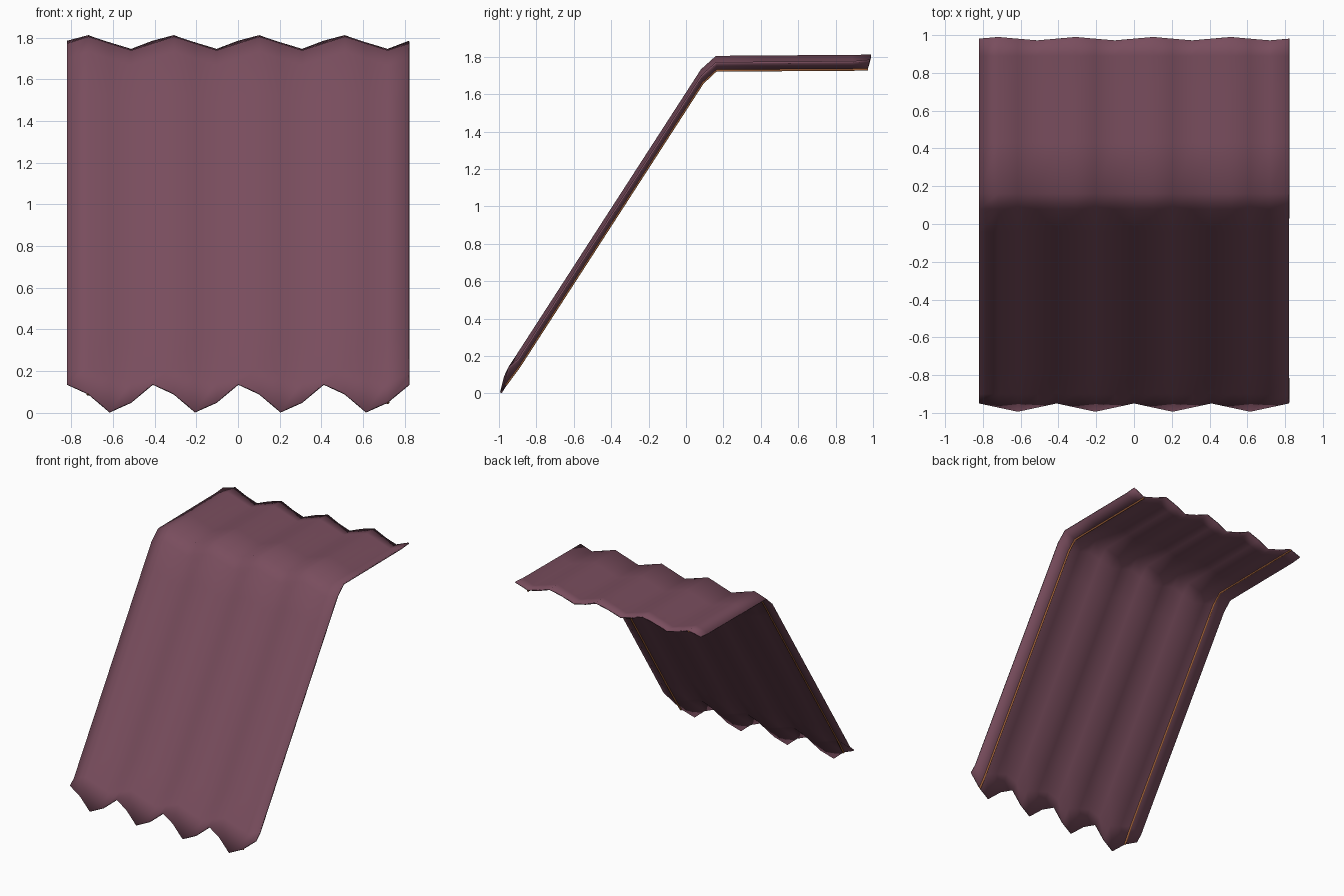
import bpy, bmesh, math
from mathutils import Vector

if "Cube" in bpy.data.objects:
    bpy.data.objects.remove(bpy.data.objects["Cube"])


def material(name, rgb):
    m = bpy.data.materials.new(name)
    m.diffuse_color = (*rgb, 1)
    m.use_nodes = True
    m.node_tree.nodes["Principled BSDF"].inputs["Base Color"].default_value = m.diffuse_color
    return m


PLUM = material("plum fabric", (0.19, 0.074, 0.11))
COPPER = material("copper piping", (0.38, 0.13, 0.045))

HALF_W, COLS, AMP = 0.82, 16, 0.033

# side profile (y, z): hem, long slope, bend, flat roof
profile = [(-0.972, 0.0735), (-0.90, 0.184)]
profile += [(-0.90 + 0.98 * i / 8, 0.184 + 1.516 * i / 8) for i in range(1, 9)]
profile += [(0.16, 1.772), (0.43, 1.774), (0.70, 1.776), (0.89, 1.777), (0.981, 1.779)]
LAST = len(profile) - 1


def sheet_point(row, col):
    """Point on the rippled sheet; four columns make one ripple."""
    y, z = profile[row]
    s, c = math.sin(col * math.pi / 2), math.cos(col * math.pi / 2)
    if row == 0:            # scalloped front hem
        y, z = y + 0.022 * c, z + 0.067 * c + 0.02 * s
    elif row == LAST:       # scalloped back edge
        y, z = y + 0.009 * s, z + AMP * s + 0.006 * c
    else:
        z += AMP * s
    return Vector((-HALF_W + 2 * HALF_W * col / COLS, y, z))


# rippled sheet
bm = bmesh.new()
grid = [[bm.verts.new(sheet_point(r, c)) for c in range(COLS + 1)] for r in range(LAST + 1)]
for r in range(LAST):
    for c in range(COLS):
        bm.faces.new((grid[r][c], grid[r][c + 1], grid[r + 1][c + 1], grid[r + 1][c]))
mesh = bpy.data.meshes.new("awning_sheet")
bm.to_mesh(mesh)
bm.free()
mesh.materials.append(PLUM)
mesh.shade_smooth()
sheet = bpy.data.objects.new("awning_sheet", mesh)
bpy.context.collection.objects.link(sheet)
solid = sheet.modifiers.new("thickness", "SOLIDIFY")
solid.thickness = 0.01
solid.offset = -1

# piping under the sheet, near each side edge
for name, col in (("left_piping", 1), ("right_piping", COLS - 1)):
    curve = bpy.data.curves.new(name, "CURVE")
    curve.dimensions = "3D"
    curve.bevel_depth = 0.008
    curve.bevel_resolution = 1
    curve.use_fill_caps = True
    spline = curve.splines.new("POLY")
    spline.points.add(LAST)
    for r in range(LAST + 1):
        p = sheet_point(r, col)
        # drop along the sheet normal: sloped part versus flat part
        drop = Vector((0, 0.008, -0.007)) if r < 10 else Vector((0, 0, -0.012))
        spline.points[r].co = (*(p + drop), 1)
    curve.materials.append(COPPER)
    bpy.context.collection.objects.link(bpy.data.objects.new(name, curve))
